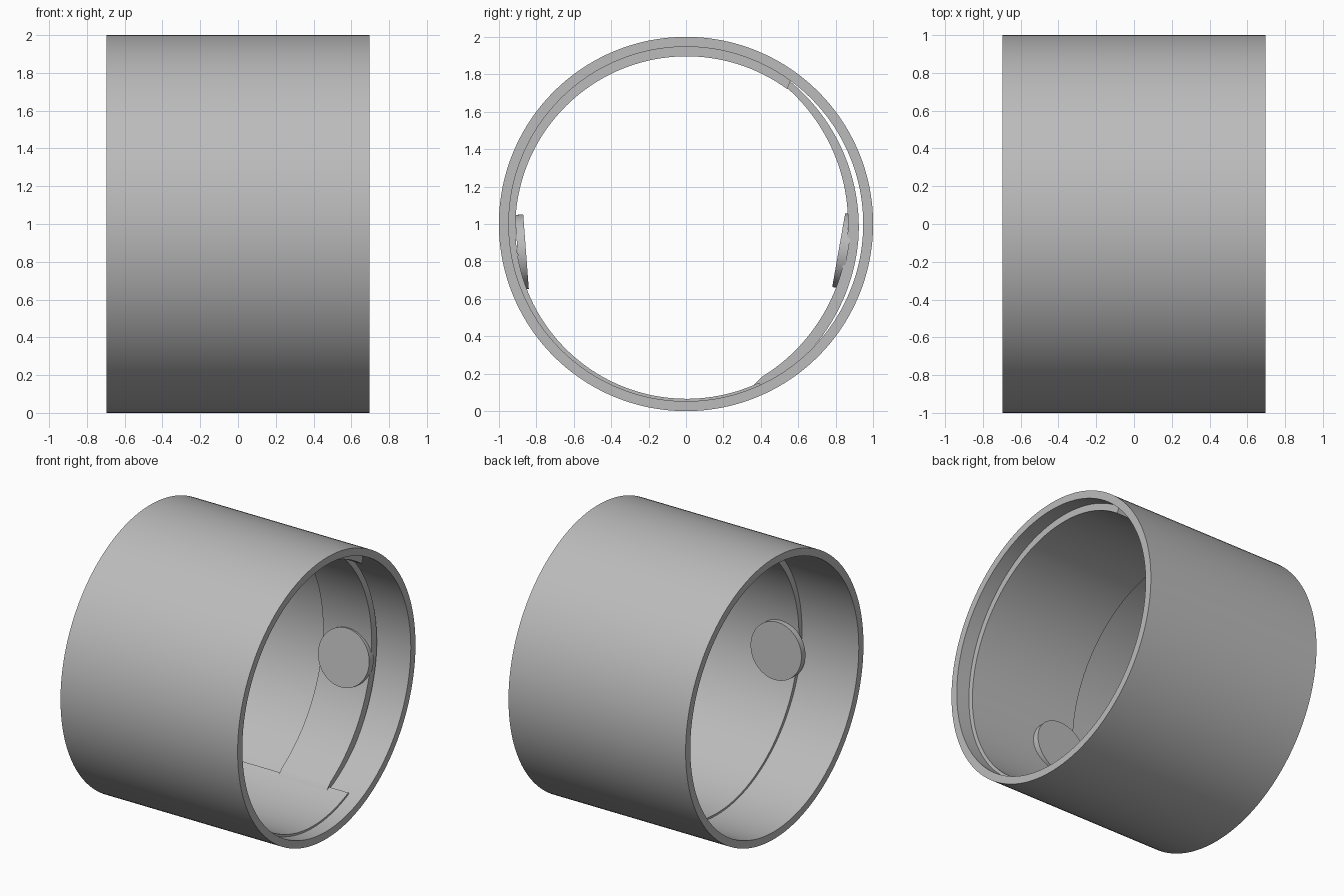
import bpy, bmesh, math
from mathutils import Matrix, Vector

if "Cube" in bpy.data.objects:
    bpy.data.objects.remove(bpy.data.objects["Cube"])

# Single grey finish
GREY = (0.5, 0.5, 0.5, 1)
mat = bpy.data.materials.new("plain grey")
mat.use_nodes = True
mat.diffuse_color = GREY
mat.node_tree.nodes["Principled BSDF"].inputs["Base Color"].default_value = GREY

HALF = 0.697      # half length of the sleeve
WALL = 0.947      # sleeve bore radius
EMBED = 0.955     # parts fixed to the bore sink slightly into it


def finish(name, bm):
    bmesh.ops.recalc_face_normals(bm, faces=bm.faces)
    mesh = bpy.data.meshes.new(name)
    bm.to_mesh(mesh)
    bm.free()
    mesh.materials.append(mat)
    ob = bpy.data.objects.new(name, mesh)
    bpy.context.collection.objects.link(ob)
    bpy.ops.object.select_all(action='DESELECT')
    ob.select_set(True)
    bpy.context.view_layer.objects.active = ob
    bpy.ops.object.shade_smooth_by_angle(angle=math.radians(30))
    return ob


def point(radius, degrees, cy=0, cz=0):
    a = math.radians(degrees)
    return cy + radius * math.cos(a), cz + radius * math.sin(a)


def band(name, inner, outer, x0, x1, closed=False):
    """Sweep quads between two matching (y, z) curves and thicken along x."""
    bm = bmesh.new()
    rows = [[bm.verts.new((x, y, z + 1)) for x, (y, z) in
             ((x0, i), (x0, o), (x1, o), (x1, i))] for i, o in zip(inner, outer)]
    pairs = list(zip(rows, rows[1:]))
    if closed:
        pairs.append((rows[-1], rows[0]))
    else:
        bm.faces.new(rows[0])
        bm.faces.new(rows[-1])
    for a, b in pairs:
        for k in range(4):
            n = (k + 1) % 4
            bm.faces.new((a[k], a[n], b[n], b[k]))
    return finish(name, bm)


def pad(name, x, y, z, tilt, depth):
    """Round pad whose visible face is centred at x, y, z; depth runs outward."""
    bm = bmesh.new()
    bmesh.ops.create_cone(bm, cap_ends=True, segments=64, radius1=0.2,
                          radius2=0.2, depth=abs(depth))
    bmesh.ops.translate(bm, verts=bm.verts, vec=Vector((0, 0, -depth / 2)))
    turn = Matrix.Rotation(math.radians(90 + tilt), 4, 'X')
    bmesh.ops.transform(bm, verts=bm.verts, matrix=Matrix.Translation((x, y, z)) @ turn)
    return finish(name, bm)


# Outer sleeve
angles = [i * 360 / 160 for i in range(160)]
band("outer_sleeve", [point(WALL, a) for a in angles],
     [point(1, a) for a in angles], -HALF, HALF, closed=True)

# Wide liner, thick at the top and thinning towards its lower end
angles = [54 + i * 241 / 120 for i in range(121)]
band("wide_liner", [point(0.915, a, 0.003, -0.019) for a in angles],
     [point(EMBED, a) for a in angles], -0.25, 0.595)

# Narrow strip, flatter than the bore so that a sliver of gap stays behind it
inner, outer = [], []
for i in range(81):
    t = i / 80
    a = 50.5 - 109 * t
    inner.append(point(0.9636, a, -0.098, 0.005))
    y, z = point(1.0 + 0.023 * min(1, t * 2), a - 2 * t * t, -0.098, 0.005)
    r = math.hypot(y, z)
    k = min(1, EMBED / r)
    outer.append((y * k, z * k))
# Feathered lower tip
inner.append((0.35, -0.872))
outer.append((0.345, -0.885))
band("narrow_strip", inner, outer, 0.063, 0.446)

# Round pads facing each other across the bore
pad("back_pad", 0.26, 0.816, 0.86, -10, 0.05)
pad("front_pad", -0.11, -0.855, 0.852, 4.3, -0.045)
